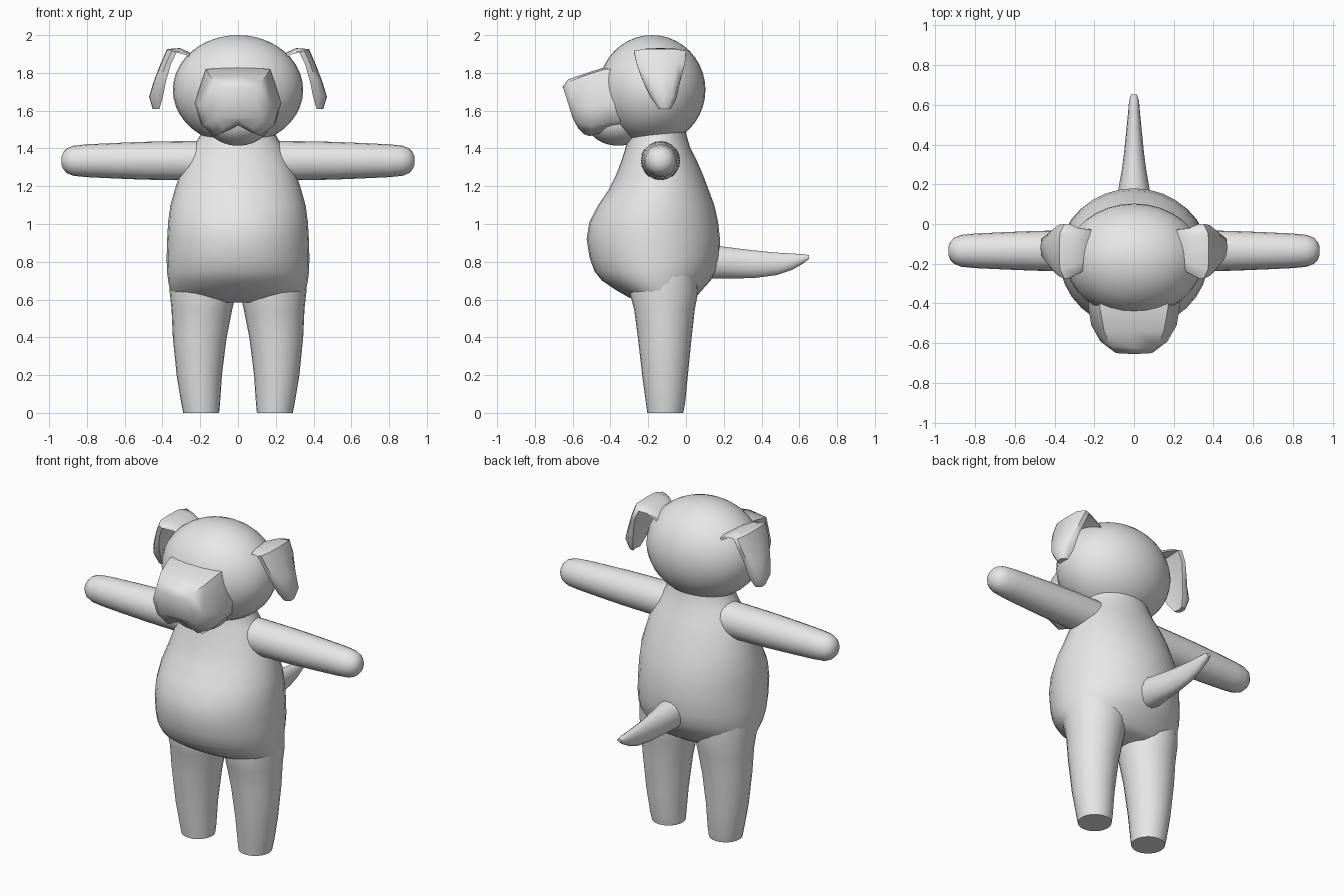
import bpy, bmesh, math
from mathutils import Vector

grey = bpy.data.materials.new("plain grey")
grey.diffuse_color = (0.8, 0.8, 0.8, 1)


def finish(name, bm, angle=50):
    bmesh.ops.recalc_face_normals(bm, faces=bm.faces)
    me = bpy.data.meshes.new(name)
    bm.to_mesh(me)
    bm.free()
    ob = bpy.data.objects.new(name, me)
    bpy.context.collection.objects.link(ob)
    me.materials.append(grey)
    bpy.ops.object.select_all(action='DESELECT')
    ob.select_set(True)
    bpy.context.view_layer.objects.active = ob
    bpy.ops.object.shade_smooth_by_angle(angle=math.radians(angle))
    return ob


def loft(name, rings, angle=50):
    """Skin a list of equal-length point rings and cap both ends."""
    bm = bmesh.new()
    vs = [[bm.verts.new(p) for p in r] for r in rings]
    n = len(rings[0])
    for a, b in zip(vs, vs[1:]):
        for i in range(n):
            j = (i + 1) % n
            bm.faces.new((a[i], a[j], b[j], b[i]))
    bm.faces.new(vs[0])
    bm.faces.new(vs[-1])
    return finish(name, bm, angle)


def ring(axis, t, c0, c1, r0, r1, n=24):
    """Ellipse across the given axis at position t."""
    pts = []
    for i in range(n):
        a = 2 * math.pi * i / n
        p = [c0 + r0 * math.cos(a), c1 + r1 * math.sin(a)]
        p.insert(axis, t)
        pts.append(p)
    return pts


def ellipsoid(name, centre, radii):
    bm = bmesh.new()
    bmesh.ops.create_uvsphere(bm, u_segments=32, v_segments=20, radius=1)
    for v in bm.verts:
        v.co = Vector(centre) + v.co * Vector(radii)
    return finish(name, bm)


# Torso with the round belly: z, half width, front y, back y
torso = [(0.585, 0.26, -0.23, 0.01), (0.61, 0.345, -0.30, 0.05),
         (0.65, 0.36, -0.37, 0.085), (0.70, 0.37, -0.445, 0.13),
         (0.75, 0.376, -0.485, 0.16), (0.82, 0.378, -0.51, 0.177),
         (0.92, 0.375, -0.526, 0.18), (1.01, 0.37, -0.512, 0.17),
         (1.10, 0.358, -0.465, 0.15), (1.18, 0.335, -0.41, 0.12),
         (1.26, 0.31, -0.37, 0.09), (1.34, 0.275, -0.34, 0.055),
         (1.41, 0.235, -0.318, 0.02), (1.48, 0.195, -0.30, 0.0),
         (1.54, 0.19, -0.29, -0.01)]
loft("torso", [ring(2, z, 0, (f + b) / 2, w, (b - f) / 2, 32)
               for z, w, f, b in torso])

# Head and lower jaw
ellipsoid("head", (0, -0.18, 1.71), (0.345, 0.283, 0.29))
ellipsoid("lower_jaw", (0, -0.36, 1.54), (0.17, 0.165, 0.125))

# Boxy snout with two lips, right halves of its cross-sections
halves = [
    [(0, -.36, 1.83), (.17, -.38, 1.82), (.23, -.33, 1.64),
     (.20, -.31, 1.55), (.10, -.36, 1.49), (0, -.36, 1.53)],
    [(0, -.43, 1.83), (.17, -.43, 1.82), (.23, -.42, 1.64),
     (.20, -.41, 1.54), (.11, -.42, 1.49), (0, -.42, 1.53)],
    [(0, -.54, 1.795), (.15, -.54, 1.785), (.215, -.51, 1.62),
     (.19, -.50, 1.52), (.12, -.51, 1.465), (0, -.50, 1.52)],
    [(0, -.625, 1.765), (.12, -.615, 1.755), (.17, -.59, 1.63),
     (.16, -.56, 1.53), (.10, -.54, 1.475), (0, -.55, 1.525)],
    [(0, -.655, 1.725), (.09, -.65, 1.72), (.125, -.625, 1.64),
     (.12, -.60, 1.56), (.08, -.57, 1.505), (0, -.585, 1.55)]]
loft("snout", [h + [(-x, y, z) for x, y, z in h[-2:0:-1]] for h in halves], 60)

# Tail: y, bottom z, top z, half width
tail = [(0.08, 0.71, 0.90, 0.085), (0.18, 0.71, 0.885, 0.078),
        (0.27, 0.71, 0.873, 0.062), (0.36, 0.712, 0.862, 0.05),
        (0.48, 0.728, 0.85, 0.038), (0.56, 0.755, 0.845, 0.03),
        (0.62, 0.79, 0.841, 0.025), (0.652, 0.815, 0.835, 0.015)]
loft("tail", [ring(1, y, 0, (a + b) / 2, w, (b - a) / 2, 14)
              for y, a, b, w in tail])

# Leg: z, inner x, outer x, front y, back y
leg = [(0, .10, .29, -.205, -.015), (.05, .095, .30, -.212, -.005),
       (.2, .085, .325, -.232, .01), (.4, .06, .345, -.255, .03),
       (.55, .03, .352, -.275, .047), (.64, .01, .362, -.30, .065),
       (.74, .01, .36, -.29, .06)]
# Arm: x, radius
arm = [(.18, .105), (.35, .103), (.5, .1), (.65, .094), (.8, .087),
       (.87, .08), (.905, .066), (.925, .045), (.935, .02)]
# Folded ear: x, z, front y, back y, half thickness, fold direction
ear = [(.20, 1.865, -.20, -.03, .025, 60), (.29, 1.91, -.25, -.02, .025, 50),
       (.345, 1.915, -.275, .0, .03, 20), (.375, 1.85, -.262, -.005, .03, 5),
       (.405, 1.76, -.23, -.03, .035, 5), (.427, 1.67, -.185, -.05, .04, 5),
       (.43, 1.61, -.145, -.08, .02, 0)]


def ear_ring(s, x, z, f, b, t, deg):
    dx, dz = t * math.cos(math.radians(deg)), t * math.sin(math.radians(deg))
    m = (f + b) / 2
    k = 0.35
    # outside is bulged, inside is shallow and hollow
    prof = [(f, .2), (f + (m - f) * .35, 1), (m, 1.1), (b - (b - m) * .35, 1),
            (b, .2), (b, -.7), (m, -k), (f, -.7)]
    return [(s * (x + dx * u), y, z + dz * u) for y, u in prof]


for side, s in (("right", 1), ("left", -1)):
    loft(side + "_leg", [ring(2, z, s * (i + o) / 2, (f + b) / 2,
                              (o - i) / 2, (b - f) / 2)
                         for z, i, o, f, b in leg])
    loft(side + "_arm", [ring(0, s * x, -0.135, 1.335, r, r, 20)
                         for x, r in arm])
    loft(side + "_ear", [ear_ring(s, *e) for e in ear])
